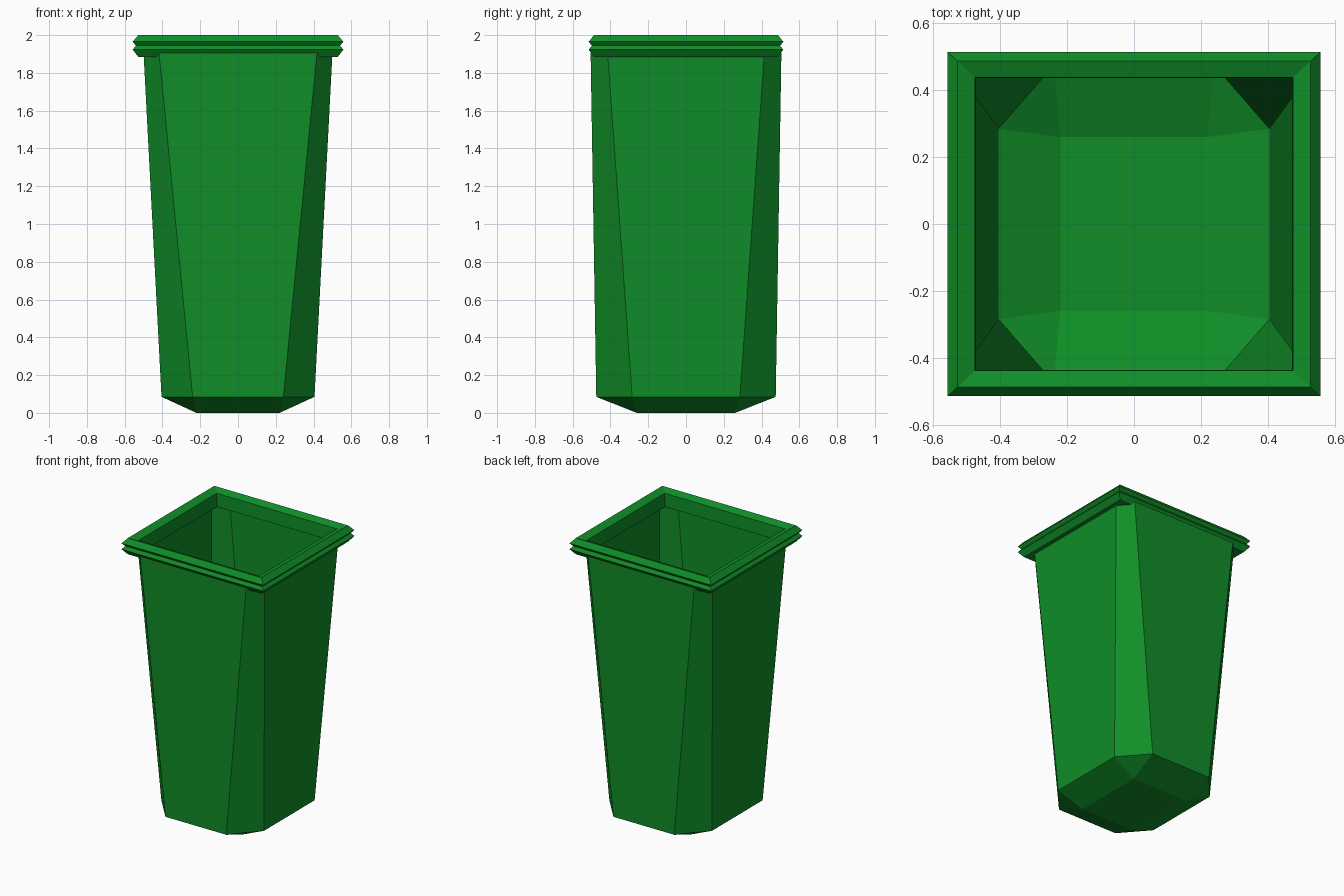
import bpy, bmesh

if "Cube" in bpy.data.objects:
    bpy.data.objects.remove(bpy.data.objects["Cube"])

green = bpy.data.materials.new("green_plastic")
green.diffuse_color = (0.005, 0.27, 0.021, 1)
green.use_nodes = True
green.node_tree.nodes["Principled BSDF"].inputs["Base Color"].default_value = green.diffuse_color


def make_object(name, bm):
    mesh = bpy.data.meshes.new(name)
    bm.to_mesh(mesh)
    bm.free()
    mesh.materials.append(green)
    obj = bpy.data.objects.new(name, mesh)
    bpy.context.collection.objects.link(obj)
    return obj


def ring(bm, points, z):
    return [bm.verts.new((x, y, z)) for x, y in points]


def bridge(bm, a, b):
    n = len(a)
    for i in range(n):
        j = (i + 1) % n
        bm.faces.new((a[i], a[j], b[j], b[i]))


def rect(x, y):
    return [(x, y), (-x, y), (-x, -y), (x, -y)]


def cut_rect(x, y, cx, cy):
    # rectangle with cut corners; cx, cy are the half lengths of the flats
    return [(x, cy), (cx, y), (-cx, y), (-x, cy),
            (-x, -cy), (-cx, -y), (cx, -y), (x, -cy)]


# Body: open tapered shell with cut corners and a smaller flat foot
bm = bmesh.new()
foot = ring(bm, rect(0.22, 0.26), 0)
low = ring(bm, cut_rect(0.405, 0.475, 0.24, 0.285), 0.085)
top = ring(bm, cut_rect(0.50, 0.505, 0.418, 0.415), 1.905)
bm.faces.new(foot[::-1])
bridge(bm, low, top)
for i in range(4):
    j = (i + 1) % 4
    a, b, c = low[2 * i], low[2 * i + 1], low[(2 * i + 2) % 8]
    bm.faces.new((foot[i], a, b))
    bm.faces.new((foot[i], b, c, foot[j]))
bmesh.ops.recalc_face_normals(bm, faces=bm.faces)
make_object("bin_body", bm)

# Rim: double-beaded profile (inset, height) swept round a rectangle
profile = [(0.085, 1.885), (0.03, 1.885), (0, 1.923), (0.018, 1.944),
           (0, 1.965), (0.03, 2.0), (0.083, 1.98)]
bm = bmesh.new()
rings = [ring(bm, rect(0.558 - d, 0.515 - d * 0.92), z) for d, z in profile]
for i in range(len(rings)):
    bridge(bm, rings[i], rings[(i + 1) % len(rings)])
bmesh.ops.recalc_face_normals(bm, faces=bm.faces)
make_object("bin_rim", bm)
